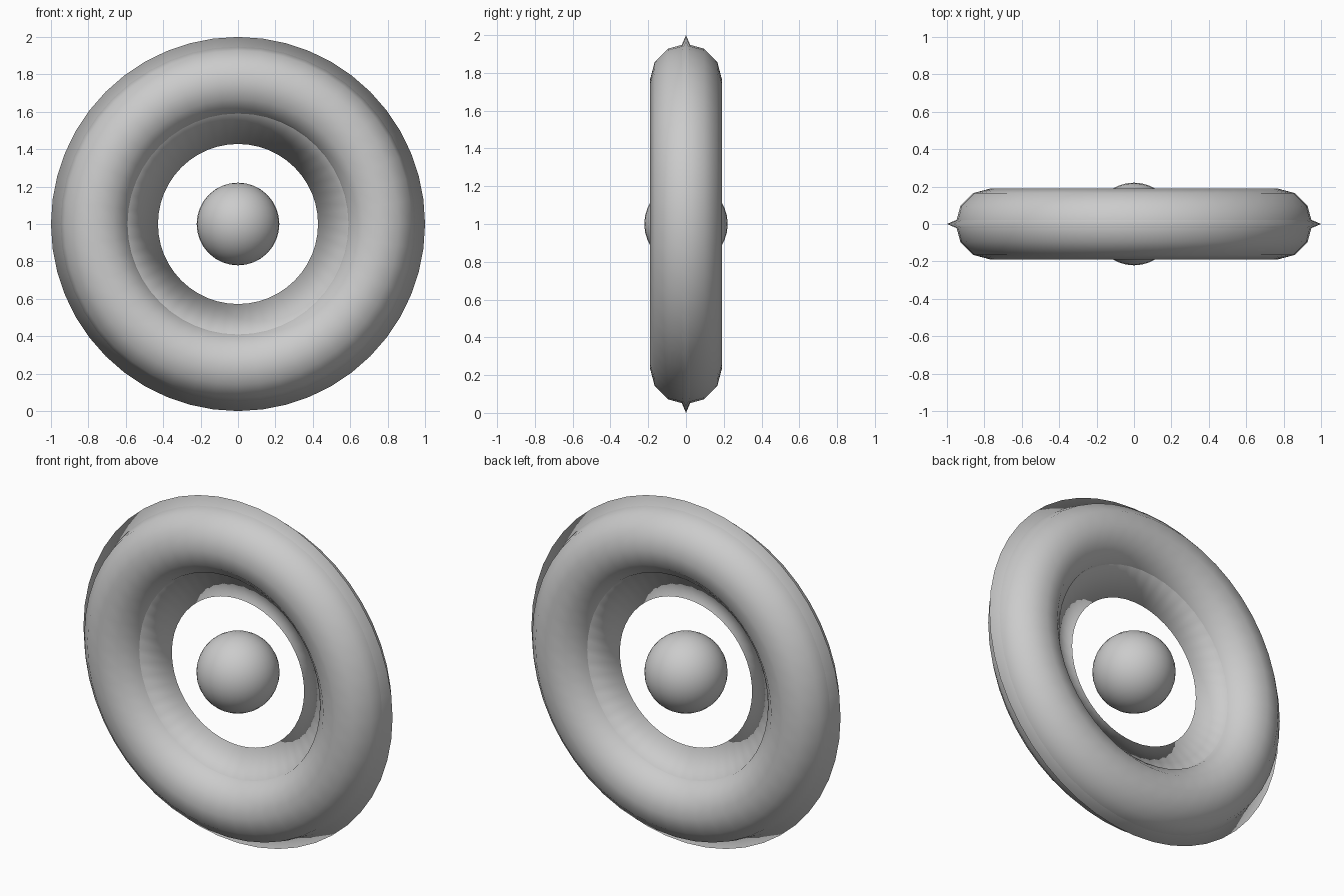
import bpy
import math

if "Cube" in bpy.data.objects:
    bpy.data.objects.remove(bpy.data.objects["Cube"])

# single plain colour
grey = bpy.data.materials.new("light_grey")
grey.diffuse_color = (0.6, 0.6, 0.6, 1)
grey.use_nodes = True
grey.node_tree.nodes["Principled BSDF"].inputs["Base Color"].default_value = grey.diffuse_color


def finish(name):
    ob = bpy.context.object
    ob.name = name
    bpy.ops.object.transform_apply(location=False, rotation=True, scale=True)
    bpy.ops.object.shade_smooth()
    ob.data.materials.append(grey)
    return ob


def ring(name, major, minor, sides, depth):
    # upright ring facing the front; depth is half its thickness
    bpy.ops.mesh.primitive_torus_add(
        location=(0, 0, 1), rotation=(math.pi / 2, 0, 0),
        major_segments=48, minor_segments=sides,
        major_radius=major, minor_radius=minor)
    bpy.context.object.scale = (1, 1, depth / minor)
    return finish(name)


# thick round ring
ring("round_ring", 0.763, 0.191, 12, 0.191)

# wide sharp-edged ring running through it
ring("sharp_edged_ring", 0.714, 0.286, 4, 0.122)

# floating ball in the middle
bpy.ops.mesh.primitive_uv_sphere_add(segments=32, ring_count=16,
                                     radius=0.221, location=(0, 0, 1))
finish("centre_ball")
